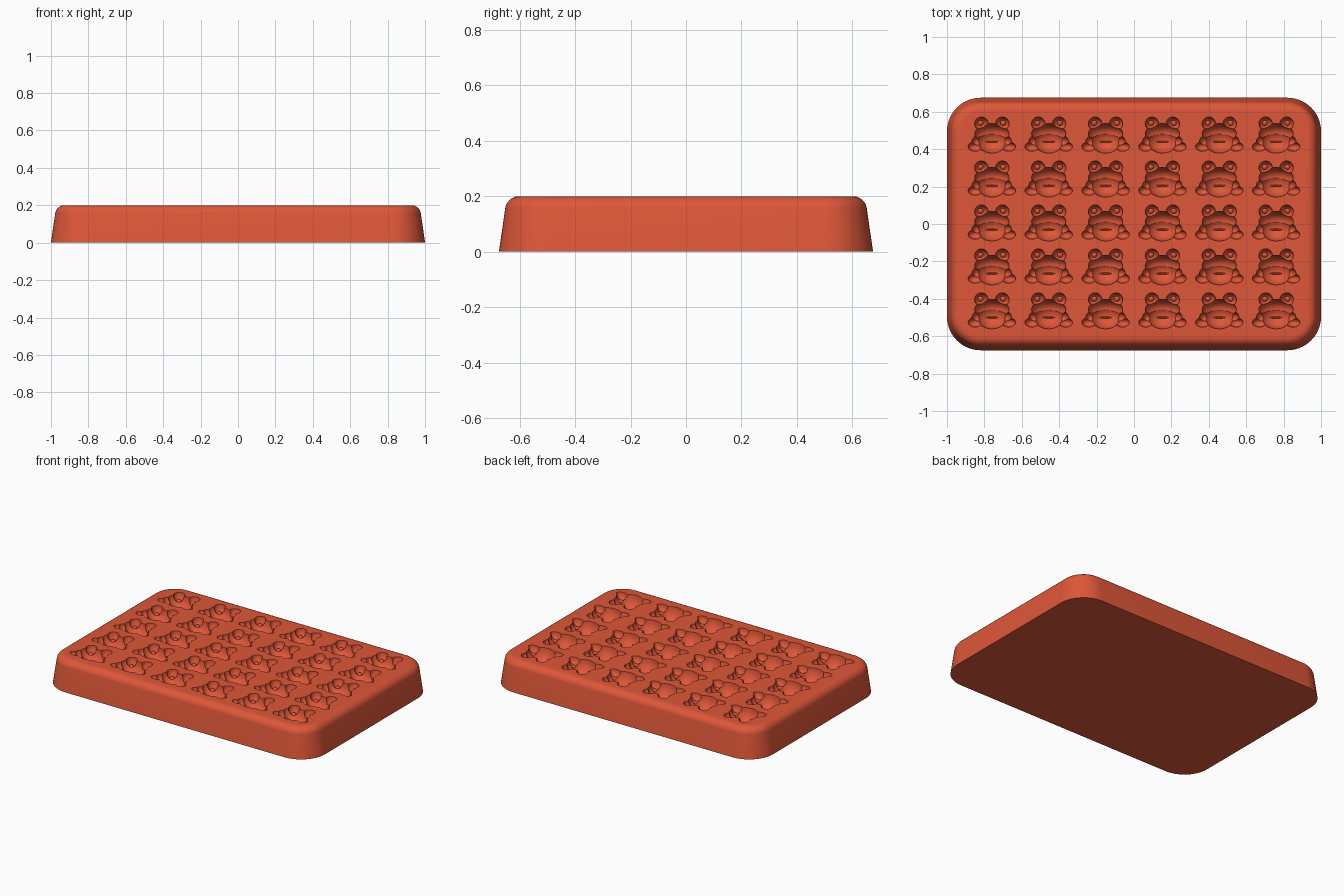
import bpy, bmesh, math
from mathutils import Matrix

cube = bpy.data.objects.get("Cube")
if cube:
    bpy.data.objects.remove(cube, do_unlink=True)

TOP = 0.2
COLS, ROWS = 6, 5
PITCH_X, PITCH_Y = 0.304, 0.235

red = bpy.data.materials.new("coral red silicone")
red.use_nodes = True
red.diffuse_color = (0.73, 0.095, 0.04, 1)
red.node_tree.nodes["Principled BSDF"].inputs["Base Color"].default_value = red.diffuse_color


def add_object(name, bm):
    bmesh.ops.recalc_face_normals(bm, faces=bm.faces)
    mesh = bpy.data.meshes.new(name)
    bm.to_mesh(mesh)
    bm.free()
    mesh.materials.append(red)
    obj = bpy.data.objects.new(name, mesh)
    bpy.context.collection.objects.link(obj)
    return obj


def ellipsoid(name, centre, radii, segments=28):
    bm = bmesh.new()
    bmesh.ops.create_uvsphere(bm, u_segments=segments, v_segments=segments // 2, radius=1,
                              matrix=Matrix.Translation(centre) @ Matrix.Diagonal((*radii, 1)))
    return add_object(name, bm)


def bake(obj):
    """Replace the mesh with its evaluated result and drop the modifiers."""
    graph = bpy.context.evaluated_depsgraph_get()
    graph.update()
    mesh = bpy.data.meshes.new_from_object(obj.evaluated_get(graph))
    obj.modifiers.clear()
    obj.data = mesh


def combine(obj, other, operation):
    mod = obj.modifiers.new(operation.lower(), "BOOLEAN")
    mod.operation = operation
    mod.solver = "EXACT"
    mod.object = other
    bake(obj)
    bpy.data.objects.remove(other, do_unlink=True)


# Tray block: rounded rectangles lofted up the tapered wall and over the rim
def rounded_ring(bm, hx, hy, radius, z, steps=14):
    ring = []
    for k, (sx, sy) in enumerate(((1, 1), (-1, 1), (-1, -1), (1, -1))):
        for i in range(steps + 1):
            a = (k + i / steps) * math.pi / 2
            ring.append(bm.verts.new((sx * (hx - radius) + radius * math.cos(a),
                                      sy * (hy - radius) + radius * math.sin(a), z)))
    return ring


RIM = 0.05
levels = [(0, 0)]
for i in range(9):
    a = math.radians(8 + 82 * i / 8)
    levels.append((0.022 + RIM * (1 - math.cos(a)), TOP - RIM + RIM * math.sin(a)))

bm = bmesh.new()
rings = [rounded_ring(bm, 1 - d, 0.675 - d, 0.18 - d, z) for d, z in levels]
for low, high in zip(rings, rings[1:]):
    for i in range(len(low)):
        j = (i + 1) % len(low)
        bm.faces.new((low[i], low[j], high[j], high[i]))
bm.faces.new(rings[0][::-1])
bm.faces.new(rings[-1])
tray = add_object("mould_tray", bm)

# One frog-shaped cutter, made of overlapping ellipsoids
frog = ellipsoid("frog_cutter", (0, -0.022, TOP), (0.083, 0.069, 0.085))
lobes = [ellipsoid("head", (0, 0.012, TOP), (0.092, 0.055, 0.075))]
for s in (-1, 1):
    lobes += [ellipsoid("eye", (s * 0.056, 0.066, TOP), (0.036, 0.036, 0.05)),
              ellipsoid("foot", (s * 0.09, -0.056, TOP), (0.037, 0.025, 0.04)),
              ellipsoid("arm", (s * 0.078, -0.03, TOP), (0.028, 0.03, 0.045))]
for lobe in lobes:
    combine(frog, lobe, "UNION")

# Raised mouth bar and pupils left standing in the cavity
combine(frog, ellipsoid("mouth", (0, -0.03, TOP - 0.085), (0.046, 0.005, 0.012), 16), "DIFFERENCE")
for s in (-1, 1):
    combine(frog, ellipsoid("pupil", (s * 0.061, 0.07, TOP - 0.05), (0.016, 0.016, 0.016), 16),
            "DIFFERENCE")

# Repeat the frog over the grid and cut it from the tray
frog.location = (-PITCH_X * (COLS - 1) / 2, -PITCH_Y * (ROWS - 1) / 2, 0)
for count, offset in ((COLS, (PITCH_X, 0, 0)), (ROWS, (0, PITCH_Y, 0))):
    mod = frog.modifiers.new("array", "ARRAY")
    mod.count = count
    mod.use_relative_offset = False
    mod.use_constant_offset = True
    mod.constant_offset_displace = offset
bake(frog)
combine(tray, frog, "DIFFERENCE")

for o in bpy.context.selected_objects:
    o.select_set(False)
tray.select_set(True)
bpy.context.view_layer.objects.active = tray
bpy.ops.object.shade_smooth_by_angle(angle=math.radians(30))
